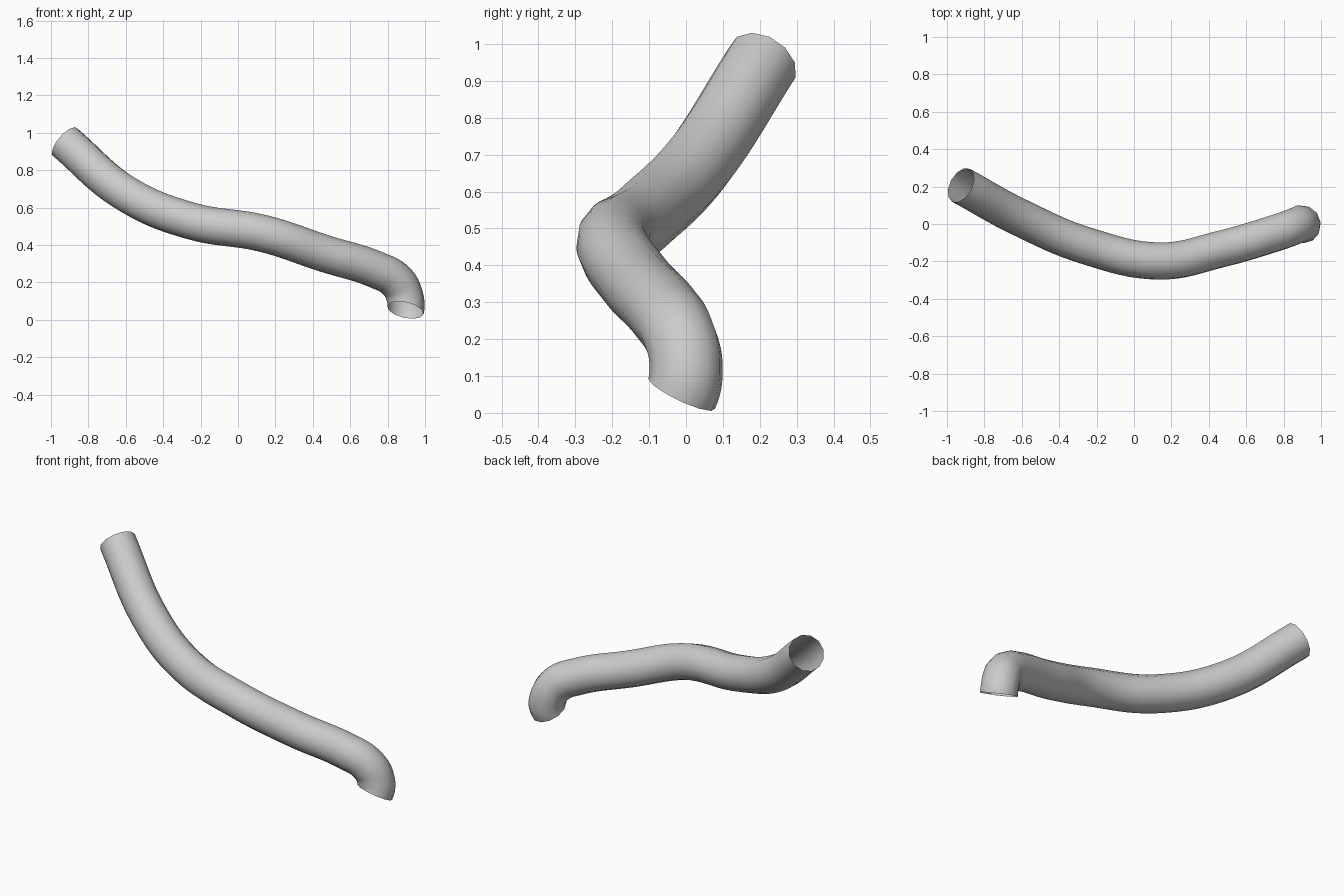
import bpy
from mathutils import Vector

if "Cube" in bpy.data.objects:
    bpy.data.objects.remove(bpy.data.objects["Cube"])

# Centre line of the bent pipe, upper open end to lower open end
path = [
    (-0.925, 0.207, 0.950),
    (-0.60, 0.030, 0.675),
    (-0.25, -0.118, 0.528),
    (0.14, -0.198, 0.460),
    (0.46, -0.135, 0.355),
    (0.74, -0.054, 0.267),
    (0.845, -0.018, 0.209),
    (0.890, 0.000, 0.130),
    (0.895, -0.012, 0.052),
]

curve = bpy.data.curves.new("pipe", "CURVE")
curve.dimensions = "3D"
curve.resolution_u = 8
curve.bevel_depth = 0.1
curve.bevel_resolution = 4
curve.use_fill_caps = False

spline = curve.splines.new("BEZIER")
spline.bezier_points.add(len(path) - 1)
for p, co in zip(spline.bezier_points, path):
    p.co = co
    p.handle_left_type = p.handle_right_type = "AUTO"

# Lower mouth leans toward the front
end = spline.bezier_points[-1]
end.handle_left_type = end.handle_right_type = "FREE"
lean = Vector((-0.2, -0.42, -0.88)).normalized() * 0.028
end.handle_left = end.co - lean
end.handle_right = end.co + lean

pipe = bpy.data.objects.new("pipe", curve)
bpy.context.collection.objects.link(pipe)
bpy.context.view_layer.objects.active = pipe
pipe.select_set(True)
bpy.ops.object.convert(target="MESH")
bpy.ops.object.shade_smooth()
